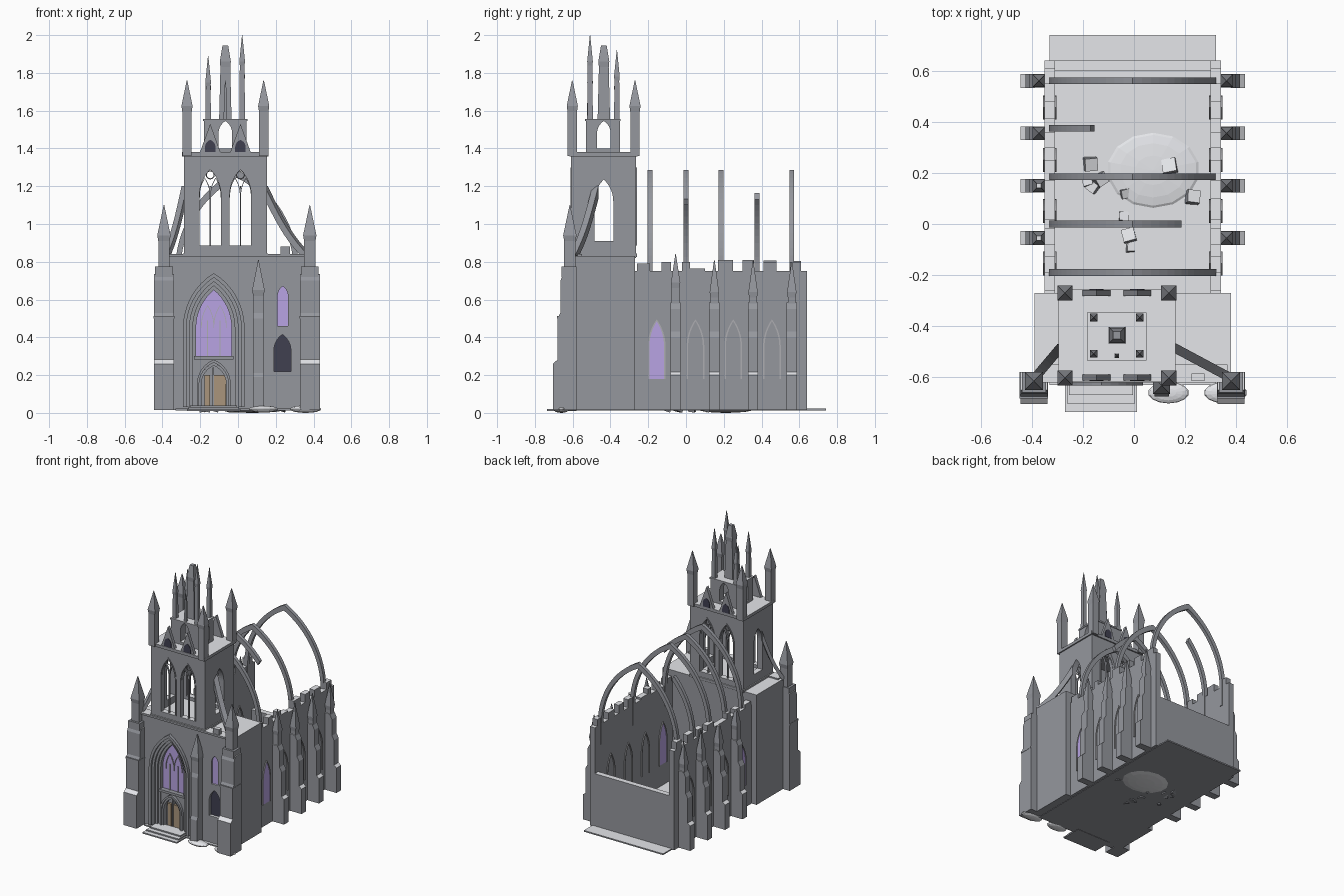
import bpy, bmesh, math, random
from mathutils import Euler, Vector

if "Cube" in bpy.data.objects:
    bpy.data.objects.remove(bpy.data.objects["Cube"])
random.seed(4)

def material(name, rgb):
    m = bpy.data.materials.new(name)
    m.diffuse_color = (*rgb, 1)
    m.use_nodes = True
    m.node_tree.nodes["Principled BSDF"].inputs["Base Color"].default_value = m.diffuse_color
    return m
STONE = material("dark_stone", (0.30, 0.31, 0.34))
SNOW = material("pale_snow", (0.78, 0.79, 0.82))
TRIM = material("trim_stone", (0.42, 0.42, 0.44))
GLASS = material("violet_glass", (0.48, 0.37, 0.77))
DARK = material("dark_void", (0.05, 0.05, 0.08))
WOOD = material("door_wood", (0.40, 0.30, 0.20))

def mesh(name, verts, faces, mat=None):
    me = bpy.data.meshes.new(name)
    me.from_pydata(verts, [], faces)
    bm = bmesh.new(); bm.from_mesh(me)
    bmesh.ops.recalc_face_normals(bm, faces=bm.faces)
    bm.to_mesh(me); bm.free()
    ob = bpy.data.objects.new(name, me)
    bpy.context.collection.objects.link(ob)
    me.materials.append(mat or STONE)
    return ob

def frame(ox=0, oy=0, deg=0):
    c, s = math.cos(math.radians(deg)), math.sin(math.radians(deg))
    return lambda u, v, d: (ox + u*c - d*s, oy + u*s + d*c, v)
FRONT, SIDE = frame(), frame(deg=90)      # SIDE: u = y, d = -x

def prism(name, pts, fr, d0, d1, mat=None):
    n = len(pts)
    verts = [fr(u, v, d) for d in (d0, d1) for u, v in pts]
    faces = [list(range(n)), list(range(n, 2*n))]
    faces += [(i, (i+1) % n, (i+1) % n + n, i+n) for i in range(n)]
    return mesh(name, verts, faces, mat)

def strip(name, a, b, fr, d0, d1, mat=None):
    verts, faces = [], [(0, 1, 2, 3)]
    for p, q in zip(a, b):
        verts += [fr(*p, d0), fr(*q, d0), fr(*q, d1), fr(*p, d1)]
    for i in range(len(a)-1):
        faces += [(4*i+j, 4*i+(j+1) % 4, 4*i+4+(j+1) % 4, 4*i+4+j) for j in range(4)]
    e = len(verts)-4
    return mesh(name, verts, faces + [(e, e+1, e+2, e+3)], mat)

def box(name, x0, x1, y0, y1, z0, z1, mat=None):
    return prism(name, [(x0, z0), (x1, z0), (x1, z1), (x0, z1)], FRONT, y0, y1, mat)

def lancet(c, w, z0, zs, za, n=8):
    r = za - zs
    R = (w*w + r*r) / (2*w)
    t = math.asin(min(1, r/R))
    arc = [(w - R + R*math.cos(t*i/n), zs + R*math.sin(t*i/n)) for i in range(n+1)]
    return ([(c-w, z0)] + [(c-x, z) for x, z in arc[:-1]] + [(c, za)]
            + [(c+x, z) for x, z in reversed(arc[:-1])] + [(c+w, z0)])

def ring(name, c, w, z0, zs, za, t, fr, d0, d1, mat=None):
    return strip(name, lancet(c, w, z0, zs, za), lancet(c, w-t, z0, zs, za-1.3*t), fr, d0, d1, mat)

def loft(name, x, y, levels):
    verts, faces = [], []
    for z, w in levels:
        verts += [(x+sx*w/2, y+sy*w/2, z) for sx, sy in ((-1, -1), (1, -1), (1, 1), (-1, 1))]
    for k in range(len(levels)-1):
        faces += [(4*k+j, 4*k+(j+1) % 4, 4*k+4+(j+1) % 4, 4*k+4+j) for j in range(4)]
    e = len(verts)-4
    return mesh(name, verts, faces + [(0, 1, 2, 3), (e, e+1, e+2, e+3)])

def pinnacle(name, x, y, w, z0, z1, z2, top=0.003):
    return loft(name, x, y, [(z0, w), (z1-0.03, w), (z1, w*1.18), (z2, top)])

def cut(ob, cutter):
    m = ob.modifiers.new("cut", 'BOOLEAN')
    m.operation, m.object, m.solver = 'DIFFERENCE', cutter, 'EXACT'
    bpy.context.view_layer.update()
    new = bpy.data.meshes.new_from_object(ob.evaluated_get(bpy.context.evaluated_depsgraph_get()))
    ob.modifiers.clear()
    ob.data = new
    bpy.data.objects.remove(cutter)

# floor, front steps
box("floor", -0.33, 0.32, -0.63, 0.74, 0.012, 0.022)
for i in range(3):
    box("front_step", -0.27+0.008*i, 0.012-0.008*i, -0.735+0.033*i, -0.58, 0.01, 0.02+0.01*i)

# front block with portal and niche recesses
block = box("front_block", -0.39, 0.38, -0.61, -0.27, 0.015, 0.83)
PC = -0.128
cut(block, prism("portal_cut", lancet(PC, 0.145, 0.03, 0.45, 0.715), FRONT, -0.7, -0.55))
cut(block, prism("niche_cut", lancet(0.235, 0.045, 0.22, 0.33, 0.415), FRONT, -0.7, -0.58))
cut(block, prism("window_cut", lancet(0.237, 0.027, 0.46, 0.62, 0.67), FRONT, -0.7, -0.59))
prism("niche_back", lancet(0.235, 0.045, 0.22, 0.33, 0.415), FRONT, -0.59, -0.57, DARK)
prism("small_window_glass", lancet(0.237, 0.027, 0.46, 0.62, 0.67), FRONT, -0.6, -0.58, GLASS)
box("block_cornice", -0.37, 0.365, -0.62, -0.55, 0.825, 0.84)

# portal: stepped archivolts, big window, tracery
for i in range(4):
    ring("portal_archivolt", PC, 0.163-0.017*i, 0.03, 0.45, 0.74-0.022*i, 0.018, FRONT, -0.632+0.014*i, -0.55)
prism("portal_glass", lancet(PC, 0.1, 0.29, 0.46, 0.66), FRONT, -0.565, -0.545, GLASS)
for s in (-1, 1):
    box("portal_mullion", PC+s*0.033-0.003, PC+s*0.033+0.003, -0.572, -0.56, 0.3, 0.49, TRIM)
    ring("portal_tracery", PC+s*0.033, 0.035, 0.45, 0.46, 0.57, 0.004, FRONT, -0.572, -0.56, TRIM)

# doorway: wall, arch, open door leaves
box("door_wall_lintel", PC-0.105, PC+0.105, -0.6, -0.55, 0.283, 0.3)
doorwall = box("door_wall", PC-0.1, PC+0.1, -0.585, -0.55, 0.03, 0.285)
cut(doorwall, prism("door_cut", lancet(PC, 0.068, 0.02, 0.15, 0.255), FRONT, -0.7, -0.558))
for i in range(2):
    ring("door_arch", PC, 0.09-0.012*i, 0.03, 0.15, 0.282-0.016*i, 0.012, FRONT, -0.605+0.01*i, -0.57)
box("door_leaf_left", -0.178, -0.148, -0.575, -0.556, 0.035, 0.2, WOOD)
box("door_leaf_right", -0.128, -0.064, -0.575, -0.556, 0.035, 0.2, WOOD)
box("door_post", -0.135, -0.128, -0.58, -0.556, 0.03, 0.24)

# corner buttresses with pinnacles, and flying struts to the tower
PROF = [(0, 0.015), (0.125, 0.015), (0.125, 0.26), (0.1, 0.282), (0.1, 0.50), (0.085, 0.53), (0.085, 0.7),
        (0.07, 0.735), (0, 0.735)]
for bx, tx in ((-0.392, -0.285), (0.38, 0.15)):
    prism("corner_buttress", PROF, frame(bx, -0.58, -90), -0.053, 0.053)
    box("buttress_band", bx-0.055, bx+0.055, -0.683, -0.58, 0.5, 0.512)
    box("buttress_cap", bx-0.047, bx+0.047, -0.66, -0.58, 0.72, 0.775)
    pinnacle("corner_pinnacle", bx, -0.615, 0.06, 0.77, 0.94, 1.10)
    dx, dy = bx*0.985-tx, -0.12
    L = math.hypot(dx, dy)
    up = [(L*i/8, 1.20-0.36*i/8-0.035*math.sin(math.pi*i/8)) for i in range(9)]
    low = [(L*0.9*i/8, 1.13-0.31*i/8-0.03*math.sin(math.pi*i/8)) for i in range(9)]
    strip("flying_strut", up, low, frame(tx, -0.48, math.degrees(math.atan2(dy, dx))), -0.018, 0.018)
prism("front_pier", [(0, 0.015), (0.07, 0.015), (0.07, 0.19), (0.06, 0.21), (0.06, 0.5), (0.05, 0.53), (0, 0.53)],
      frame(0.108, -0.605, -90), -0.028, 0.028)
pinnacle("front_pier_pinnacle", 0.108, -0.632, 0.056, 0.53, 0.65, 0.81)
box("loose_block", 0.225, 0.275, -0.615, -0.585, 0.83, 0.88)

# tower belfry stage
TX, TY = -0.067, -0.435
belfry = box("tower_belfry", -0.287, 0.153, -0.608, -0.266, 0.82, 1.37)
cut(belfry, box("belfry_cavity", -0.245, 0.111, -0.566, -0.308, 0.86, 1.34))
for s in (-1, 1):
    c = TX + s*0.08
    cut(belfry, prism("belfry_opening_cut", lancet(c, 0.06, 0.885, 1.15, 1.29), FRONT, -0.8, 0))
    for y in (-0.6, -0.29):
        ring("belfry_window_frame", c, 0.066, 0.885, 1.15, 1.3, 0.009, FRONT, y-0.012, y+0.03)
        box("belfry_mullion", c-0.003, c+0.003, y, y+0.015, 0.885, 1.2)
        bpy.ops.mesh.primitive_torus_add(major_radius=0.021, minor_radius=0.003, major_segments=16,
            minor_segments=6, location=(c, y+0.008, 1.26), rotation=(math.pi/2, 0, 0))
        bpy.context.object.name = "belfry_rose"
        bpy.context.object.data.materials.append(STONE)
        for k in (-1, 1):
            ring("belfry_tracery", c+k*0.029, 0.03, 1.14, 1.15, 1.245, 0.004, FRONT, y, y+0.015)
    for y, o in ((-0.6, -1), (-0.27, 1)):     # gablets above the cornice
        prism("gablet", [(c-0.056, 1.375), (c+0.056, 1.375), (c, 1.53)], FRONT, y-0.012, y+0.012)
        prism("gablet_void", lancet(c, 0.028, 1.38, 1.405, 1.445), FRONT, y+o*0.008, y+o*0.015, DARK)
cut(belfry, prism("belfry_side_cut", lancet(TY, 0.05, 0.91, 1.12, 1.235), SIDE, -0.5, 0.5))
box("belfry_sill", -0.292, 0.158, -0.614, -0.26, 0.825, 0.845)
box("belfry_cornice", -0.296, 0.162, -0.617, -0.257, 1.358, 1.38)
for x in (-0.27, 0.136):
    for y in (-0.602, -0.27):
        pinnacle("tower_pinnacle", x, y, 0.05, 1.36, 1.625, 1.76)

# upper lantern and broken spire cluster
lantern = box("tower_lantern", -0.18, 0.045, -0.53, -0.35, 1.37, 1.555)
cut(lantern, prism("lantern_front_cut", lancet(TX, 0.036, 1.40, 1.48, 1.545), FRONT, -0.8, 0))
cut(lantern, prism("lantern_side_cut", lancet(TY, 0.036, 1.40, 1.48, 1.545), SIDE, -0.5, 0.5))
box("lantern_cornice", -0.184, 0.049, -0.534, -0.346, 1.545, 1.557)
loft("spire_core", TX, TY, [(1.55, 0.066), (1.83, 0.052), (1.86, 0.058), (1.945, 0.03)])
for x, y, z in ((-0.158, -0.508, 1.89), (0.022, -0.508, 2.0), (-0.158, -0.366, 1.86), (0.022, -0.366, 1.92)):
    loft("spire_spike", x, y, [(1.55, 0.03), (z-0.16, 0.025), (z-0.14, 0.03), (z, 0.002)])
loft("spire_small_spike", TX, -0.515, [(1.55, 0.018), (1.70, 0.014), (1.76, 0.002)])

# nave walls with ragged tops, window frames and stepped buttresses
MERLONS = [(-0.26, -0.19, 0.79), (-0.13, -0.08, 0.80), (-0.02, 0.02, 0.80), (0.02, 0.10, 0.765),
           (0.17, 0.25, 0.81), (0.30, 0.36, 0.81), (0.41, 0.48, 0.80), (0.55, 0.61, 0.80)]
BUTT = [(0, 0.015), (0.115, 0.015), (0.115, 0.20), (0.095, 0.216), (0.095, 0.40), (0.078, 0.43),
        (0.078, 0.55), (0.06, 0.585), (0, 0.585)]
for s, wx in ((-1, -0.33), (1, 0.32)):
    box("nave_wall", wx-0.02, wx+0.02, -0.28, 0.64, 0.015, 0.75)
    for y0, y1, z in MERLONS:
        box("wall_top_stone", wx-0.02, wx+0.02, y0, y1, 0.74, z+(random.uniform(-0.02, 0.01) if s < 0 else 0))
    side = frame(wx, 0, 90)
    for i, y in enumerate((-0.155, 0.05, 0.25, 0.455)):
        ring("nave_window_frame", y, 0.047, 0.18, 0.35, 0.495, 0.008, side, -0.027, 0.027, TRIM)
        if i == 0:
            prism("nave_window_glass", lancet(y, 0.04, 0.18, 0.35, 0.485), side, -0.023, 0.023, GLASS)
    for y, z in ((-0.055, 0.84), (0.15, 0.81), (0.355, 0.805), (0.56, 0.80)):
        prism("nave_buttress", BUTT, frame(wx, y, 0 if s > 0 else 180), -0.027, 0.027)
        broken = s < 0 and y < 0.2
        pinnacle("nave_pinnacle", wx+s*0.042, y, 0.042, 0.56, 0.69 if z > 0.82 else 0.64,
                 z-0.05 if broken else z, 0.018 if broken else 0.003)
box("nave_back_wall", -0.35, 0.34, 0.60, 0.64, 0.015, 0.41)

# bare vault ribs, two of them broken
for y, keep in ((-0.19, 1.0), (0.0, 0.19), (0.185, 1.0), (0.375, -0.16), (0.56, 1.0)):
    a = lancet(-0.005, 0.328, 0.6, 0.75, 1.287, 16)
    b = lancet(-0.005, 0.300, 0.6, 0.75, 1.245, 16)
    n = sum(p[0] <= keep + 0.01 for p in a)
    strip("vault_rib", a[:n], b[:n], FRONT, y-0.013, y+0.013)

# snow mounds and fallen stones
for x, y, rx, ry, rz in ((0.075, 0.21, 0.185, 0.15, 0.02), (0.135, -0.66, 0.08, 0.042, 0.018),
                         (0.358, -0.66, 0.085, 0.042, 0.02)):
    bpy.ops.mesh.primitive_uv_sphere_add(segments=14, ring_count=8, radius=1, location=(x, y, 0.02))
    bpy.context.object.name = "snow_mound"
    bpy.context.object.data.materials.append(SNOW)
    bpy.context.object.scale = (rx, ry, rz)
for x, y, w in ((-0.17, 0.235, 0.05), (-0.18, 0.17, 0.04), (-0.16, 0.145, 0.04), (-0.13, 0.175, 0.045),
                (-0.19, 0.04, 0.02), (-0.035, 0.12, 0.035), (-0.04, 0.03, 0.035), (-0.02, -0.045, 0.05),
                (-0.015, -0.095, 0.03), (0.14, 0.225, 0.055), (0.23, 0.105, 0.05)):
    h = w/2
    stone = box("fallen_stone", -h, h, -h, h, -h*0.7, h*0.7)
    rot = Euler((random.uniform(-.4, .4), random.uniform(-.4, .4), random.uniform(0, 3)))
    stone.rotation_euler = rot
    low = min((rot.to_matrix() @ Vector(v.co)).z for v in stone.data.vertices)
    stone.location = (x, y, -low + 0.002)

# pale snow on upward faces of the masonry
BARE = ("vault", "flying", "portal", "door", "spire", "buttress_", "belfry_window", "belfry_t", "belfry_r")
for ob in bpy.data.objects:
    if ob.data.materials[0] == STONE and not ob.name.startswith(BARE):
        ob.data.materials.clear()
        ob.data.materials.append(STONE)
        ob.data.materials.append(SNOW)
        for p in ob.data.polygons:
            p.material_index = 1 if p.normal.z > 0.65 else 0
